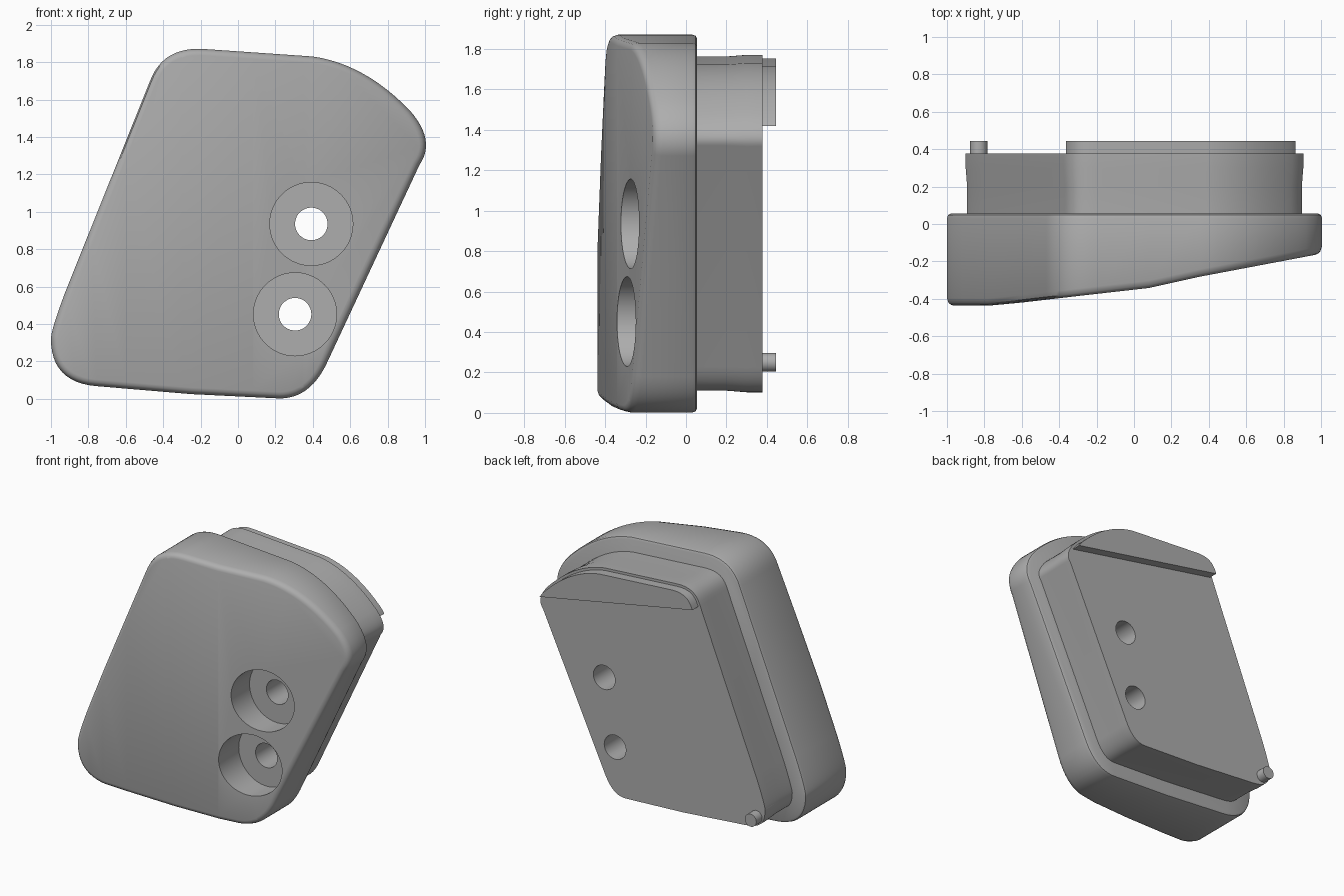
import bpy, bmesh, math
from mathutils import Vector

if "Cube" in bpy.data.objects:
    bpy.data.objects.remove(bpy.data.objects["Cube"], do_unlink=True)

grey = bpy.data.materials.new("mid grey")
grey.use_nodes = True
COLOUR = (0.42, 0.42, 0.42, 1)
grey.diffuse_color = COLOUR
grey.node_tree.nodes["Principled BSDF"].inputs["Base Color"].default_value = COLOUR

# Rounded corners of the outline as (start, control, end) in x, z, clockwise
CORNERS = [
    ((-0.47, 1.70), (-0.40, 1.885), (-0.18, 1.87)),
    ((0.40, 1.83), (0.68, 1.79), (0.92, 1.54)),
    ((0.92, 1.54), (1.06, 1.38), (0.97, 1.25)),
    ((0.47, 0.18), (0.38, 0.0), (0.22, 0.002)),
    ((-0.25, 0.025), (-0.25, 0.025), (-0.25, 0.025)),
    ((-0.76, 0.068), (-1.0, 0.09), (-1.0, 0.32)),
    ((-1.0, 0.32), (-1.0, 0.37), (-0.92, 0.58)),
]
# Front surface depth across the width, as (x, y)
FRONT = [(-1.1, -0.435), (-0.78, -0.437), (-0.6, -0.42), (-0.3, -0.385),
         (0.08, -0.342), (0.35, -0.282), (1.1, -0.14)]


def outline(steps=12):
    pts = []
    for a, b, c in CORNERS:
        a, b, c = Vector(a), Vector(b), Vector(c)
        for i in range(steps + 1):
            t = i / steps
            p = a * (1 - t) ** 2 + b * 2 * t * (1 - t) + c * t * t
            if not pts or (p - pts[-1]).length > 0.004:
                pts.append(p)
    return pts


def inset(pts, d):
    out = []
    for i, p in enumerate(pts):
        t = ((p - pts[i - 1]).normalized() + (pts[(i + 1) % len(pts)] - p).normalized()).normalized()
        out.append(p + Vector((t.y, -t.x)) * d)
    return out


def front_y(x):
    for (x0, y0), (x1, y1) in zip(FRONT, FRONT[1:]):
        if x <= x1:
            return y0 + (y1 - y0) * (x - x0) / (x1 - x0)
    return FRONT[-1][1]


def loft(rings):
    """Stack outline rings given as (inset, y) and cap both ends."""
    bm = bmesh.new()
    loops = [[bm.verts.new((p.x, y, p.y)) for p in inset(outline(), d)] for d, y in rings]
    for a, b in zip(loops, loops[1:]):
        for i in range(len(a)):
            bm.faces.new((a[i - 1], a[i], b[i], b[i - 1]))
    bm.faces.new(loops[0])
    bm.faces.new(loops[-1])
    return bm


def finish(bm, name):
    bmesh.ops.recalc_face_normals(bm, faces=bm.faces[:])
    mesh = bpy.data.meshes.new(name)
    bm.to_mesh(mesh)
    bm.free()
    mesh.materials.append(grey)
    ob = bpy.data.objects.new(name, mesh)
    bpy.context.collection.objects.link(ob)
    return ob


def cylinder(name, x, z, r, y0, y1, sides=64):
    bpy.ops.mesh.primitive_cylinder_add(vertices=sides, radius=r, depth=y1 - y0,
                                        location=(x, (y0 + y1) / 2, z),
                                        rotation=(math.pi / 2, 0, 0))
    ob = bpy.context.object
    ob.name = name
    ob.data.materials.append(grey)
    return ob


# Main body: rounded rim front and back, front bent to the depth curve
bm = loft([(0.035, -2.0), (0.02, -1.995), (0.008, -1.985), (0, -1.96),
           (0, 0.03), (0.006, 0.048), (0.02, 0.055)])
for x, _ in FRONT[1:-1]:
    bmesh.ops.bisect_plane(bm, geom=bm.verts[:] + bm.edges[:] + bm.faces[:],
                           plane_co=(x, 0, 0), plane_no=(1, 0, 0))
for v in bm.verts:
    if v.co.y < -1:
        v.co.y += 2 + front_y(v.co.x)
body = finish(bm, "body")

# Boss behind the body
boss = finish(loft([(0.108, 0.02), (0.108, 0.2), (0.1, 0.3), (0.1, 0.378)]), "rear_boss")

# Raised lip along the top of the boss, ending on a slanted line
bm = loft([(0.118, 0.37), (0.118, 0.445)])
cut = bmesh.ops.bisect_plane(bm, geom=bm.verts[:] + bm.edges[:] + bm.faces[:],
                             plane_co=(0.86, 0, 1.42), plane_no=(-0.23, 0, -1.22),
                             clear_outer=True)
bmesh.ops.holes_fill(bm, edges=[e for e in bm.edges if e.is_boundary])
lip = finish(bm, "top_lip")

# Locating pin
pin = cylinder("locating_pin", -0.83, 0.25, 0.046, 0.36, 0.445, 32)

# Two counterbored screw holes
for i, (x, z) in enumerate([(0.392, 0.935), (0.305, 0.452)]):
    bore = cylinder(f"bore_cutter_{i}", x, z, 0.222, -0.8, -0.11)
    hole = cylinder(f"hole_cutter_{i}", x, z, 0.087, -0.8, 0.8, 48)
    for target, cutter in ((body, bore), (body, hole), (boss, hole)):
        mod = target.modifiers.new(cutter.name, 'BOOLEAN')
        mod.operation = 'DIFFERENCE'
        mod.solver = 'EXACT'
        mod.object = cutter
    for cutter in (bore, hole):
        cutter.hide_render = True
        cutter.hide_set(True)

# Apply the cuts, then smooth the curved walls
for ob in (body, boss, lip, pin):
    bpy.ops.object.select_all(action='DESELECT')
    ob.select_set(True)
    bpy.context.view_layer.objects.active = ob
    for mod in list(ob.modifiers):
        bpy.ops.object.modifier_apply(modifier=mod.name)
    bpy.ops.object.shade_smooth_by_angle(angle=math.radians(35))
